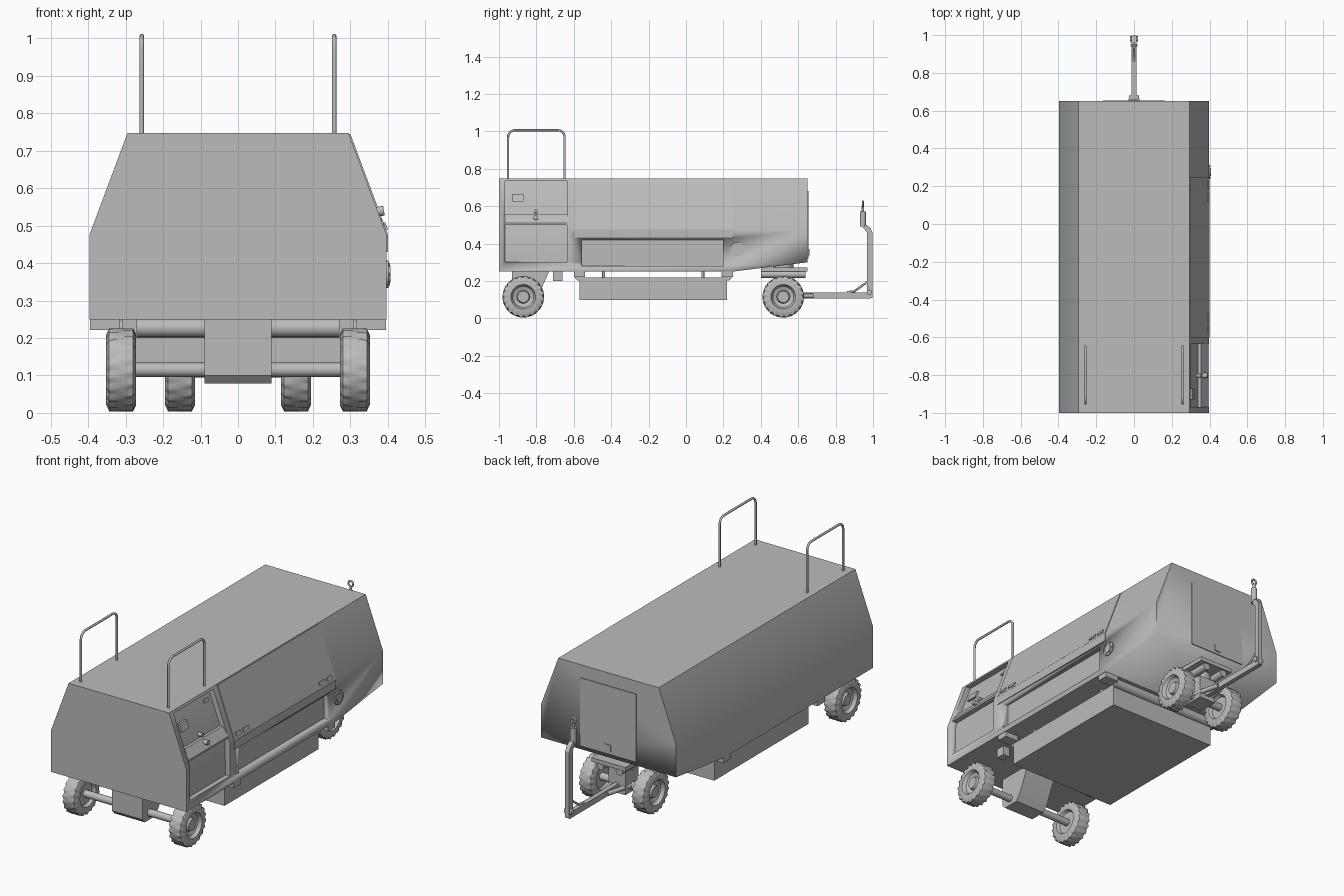
import bpy, bmesh, math
from mathutils import Vector

if "Cube" in bpy.data.objects:
    bpy.data.objects.remove(bpy.data.objects["Cube"])

GREY = bpy.data.materials.new("plain_grey")
GREY.diffuse_color = (0.5, 0.5, 0.5, 1)
GREY.use_nodes = True
GREY.node_tree.nodes["Principled BSDF"].inputs["Base Color"].default_value = GREY.diffuse_color


def finish(name, bm, angle=35):
    bmesh.ops.recalc_face_normals(bm, faces=bm.faces[:])
    me = bpy.data.meshes.new(name)
    bm.to_mesh(me)
    bm.free()
    ob = bpy.data.objects.new(name, me)
    bpy.context.collection.objects.link(ob)
    me.materials.append(GREY)
    bpy.ops.object.select_all(action='DESELECT')
    bpy.context.view_layer.objects.active = ob
    ob.select_set(True)
    bpy.ops.object.shade_smooth_by_angle(angle=math.radians(angle))
    return ob


def prism(name, pts, lo, hi, axis='y'):
    """Extrude a profile: (x, z) along y, or (y, z) along x."""
    bm = bmesh.new()
    put = (lambda p, t: (p[0], t, p[1])) if axis == 'y' else (lambda p, t: (t, p[0], p[1]))
    a = [bm.verts.new(put(p, lo)) for p in pts]
    b = [bm.verts.new(put(p, hi)) for p in pts]
    bm.faces.new(a)
    bm.faces.new(b[::-1])
    for i in range(len(pts)):
        j = (i + 1) % len(pts)
        bm.faces.new((a[i], b[i], b[j], a[j]))
    return finish(name, bm)


def box(name, x0, x1, y0, y1, z0, z1):
    return prism(name, [(x0, z0), (x1, z0), (x1, z1), (x0, z1)], y0, y1)


def rod(name, a, b, r, seg=20):
    a, b = Vector(a), Vector(b)
    bm = bmesh.new()
    m = Vector((0, 0, 1)).rotation_difference(b - a).to_matrix().to_4x4()
    m.translation = (a + b) / 2
    bmesh.ops.create_cone(bm, cap_ends=True, segments=seg, radius1=r, radius2=r,
                          depth=(b - a).length, matrix=m)
    return finish(name, bm)


def pipe(name, pts, r):
    cu = bpy.data.curves.new(name, 'CURVE')
    cu.dimensions = '3D'
    cu.bevel_depth = r
    cu.bevel_resolution = 2
    cu.use_fill_caps = True
    sp = cu.splines.new('POLY')
    sp.points.add(len(pts) - 1)
    for p, c in zip(sp.points, pts):
        p.co = (*c, 1)
    cu.materials.append(GREY)
    ob = bpy.data.objects.new(name, cu)
    bpy.context.collection.objects.link(ob)
    return ob


def cut(target, cutter):
    m = target.modifiers.new("cut", 'BOOLEAN')
    m.object = cutter
    m.solver = 'EXACT'
    bpy.context.view_layer.objects.active = target
    # keep the cut ahead of the smoothing modifier
    bpy.ops.object.modifier_move_to_index(modifier=m.name, index=0)
    bpy.ops.object.modifier_apply(modifier=m.name)
    bpy.data.objects.remove(cutter)


def slope_x(z):
    return 0.397 if z < 0.475 else 0.397 - (z - 0.475) * 0.102 / 0.273


def side_plate(name, y0, y1, z0, z1, off, t):
    """Plate lying parallel to the right flank, off outward from it."""
    a, b = slope_x(z0) + off, slope_x(z1) + off
    return prism(name, [(a - t, z0), (a, z0), (b, z1), (b - t, z1)], y0, y1)


# Hull: six-sided section, with the rear underside rising
hull = prism("hull", [(-.397, .25), (.397, .25), (.397, .475), (.295, .748),
                      (-.295, .748), (-.397, .475)], -1, .65)
cut(hull, prism("under_cutter", [(.25, .25), (.7, .306), (.7, .1), (.25, .1)], -.5, .5, 'x'))
# Operator station recess and long service recess on the right side
cut(hull, prism("station_cutter", [(.372, .3), (.5, .3), (.5, .735),
                                   (slope_x(.735) - .03, .735), (.367, .48)], -.968, -.635))
cut(hull, box("bay_cutter", .365, .5, -.56, .2, .28, .42))

# Long hinged door on the sloping flank with handles
side_plate("side_door_upper", -.6, .25, .476, .745, .004, .01)
side_plate("side_door_lower", -.6, .25, .43, .475, .004, .01)
for y0, y1 in ((-.58, -.54), (-.52, -.47), (.12, .165), (.185, .225)):
    side_plate("door_handle", y0, y1, .49, .508, .009, .008)

# Operator station details
prism("station_ledge", [(.34, .555), (.355, .555), (.388, .51), (.388, .5), (.35, .5)], -.968, -.635)
side_plate("station_screen", -.93, -.87, .625, .665, -.018, .02)
side_plate("station_label", -.7, -.665, .685, .7, -.022, .014)
rod("station_knob", (.355, -.803, .535), (.39, -.803, .54), .013)
rod("station_button", (.33, -.803, .57), (.356, -.803, .573), .01)

# Round hose coupling
rod("coupling_flange", (.39, .275, .37), (.402, .275, .37), .037, 32)
rod("coupling_cap", (.395, .275, .37), (.407, .275, .37), .022, 24)
for a in range(0, 360, 60):
    c, s = math.cos(math.radians(a)), math.sin(math.radians(a))
    rod("coupling_bolt", (.40, .275 + .03 * c, .37 + .03 * s), (.406, .275 + .03 * c, .37 + .03 * s), .004, 8)

# Rear access door
box("rear_door", -.165, .165, .645, .655, .32, .68)
box("rear_door_latch", -.018, .018, .65, .66, .335, .37)

# Belly tank with its hangers
box("belly_tank", -.32, .32, -.57, .22, .097, .218)
for y in (-.57, .22):
    rod("belly_cross_tube", (-.315, y, .227), (.315, y, .227), .025)
    for s in (-1, 1):
        x0, x1 = sorted((s * .315, s * .395))
        box("belly_bracket", x0, x1, y - .03, y + .03, .222, .255)
for y in (-.44, .09):
    for s in (-1, 1):
        rod("belly_hanger", (s * .29, y, .21), (s * .29, y, .27), .008, 12)


# Wheel: lathed tyre with tread lugs, and a dished rim
def wheel(name, x, y, z, out, w=.04):
    R, lugs = .111, 20
    prof = [(-w * .6, .03), (-w * .6, .058), (-w, .066), (-w, .094), (-w * .8, R), (0, R),
            (w * .8, R), (w, .094), (w, .066), (w * .55, .056), (w * .35, .035), (w * .7, .03), (w * .7, 0)]
    prof.insert(0, (-w * .6, 0))
    bm = bmesh.new()
    n = lugs * 4
    rings = []
    for px, pr in prof:
        ring = []
        for i in range(n):
            r = pr
            if pr >= .094:
                k = (i + (2 if px > 0 else 0)) % 4
                groove = k >= 2
                r = pr - (.008 if groove and px != 0 else 0)
            t = 2 * math.pi * i / n
            ring.append(bm.verts.new((x + out * px, y + r * math.cos(t), z + r * math.sin(t))))
        rings.append(ring)
    for a, b in zip(rings, rings[1:]):
        for i in range(n):
            j = (i + 1) % n
            bm.faces.new((a[i], a[j], b[j], b[i]))
    bmesh.ops.remove_doubles(bm, verts=bm.verts[:], dist=1e-5)
    finish(name, bm)


for s in (-1, 1):
    wheel("front_wheel", s * .312, -.87, .115, s)
    wheel("rear_wheel", s * .155, .52, .115, s)
    box("front_step_support", s * .29 - .02, s * .29 + .02, -.71, -.66, .2, .255)

# Front axle and its tapered housing
rod("front_axle", (-.3, -.87, .115), (.3, -.87, .115), .019)
prism("front_axle_housing", [(-.93, .255), (-.73, .255), (-.79, .12), (-.82, .078),
                             (-.91, .078), (-.93, .1)], -.09, .09, 'x')

# Rear steering bogie
rod("rear_axle", (-.15, .52, .115), (.15, .52, .115), .02)
box("turntable_plate", -.1, .1, .4, .65, .25, .272)
rod("turntable_ring", (0, .52, .2), (0, .52, .3), .055, 32)
box("bogie_block", -.05, .05, .47, .58, .085, .21)
for s in (-1, 1):
    rod("bogie_tube", (s * .055, .4, .235), (s * .055, .64, .235), .02)
    rod("draw_arm", (s * .05, .53, .12), (s * .012, .68, .12), .012, 12)

# Towbar folded upright
box("towbar", -.012, .012, .57, .99, .106, .138)
box("towbar_post", -.012, .012, .967, .997, .11, .46)
prism("towbar_neck", [(.967, .46), (.997, .46), (.985, .485), (.95, .51), (.935, .5)], -.012, .012, 'x')
rod("tow_eye_socket", (0, .946, .49), (0, .946, .572), .016)
rod("tow_eye_shank", (0, .946, .57), (0, .946, .6), .007, 12)
pipe("tow_eye", [(.014 * math.cos(t * math.pi / 10), .946, .612 + .014 * math.sin(t * math.pi / 10))
                 for t in range(21)], .005)
pipe("towbar_brace", [(0, .86, .14), (0, .9, .145), (0, .97, .195)], .006)
rod("towbar_pivot", (-.022, .98, .14), (.022, .98, .14), .014)

# Handrails on the roof
for s in (-1, 1):
    arc = [(-.915 - .036 * math.sin(t * math.pi / 12), .97 + .036 * math.cos(t * math.pi / 12)) for t in range(6, -1, -1)]
    right = [(-.80 * 2 - y, z) for y, z in reversed(arc)]
    path = [(-.951, .735)] + arc + right + [(-.649, .735)]
    pipe("roof_handrail", [(s * .257, y, z) for y, z in path], .006)
